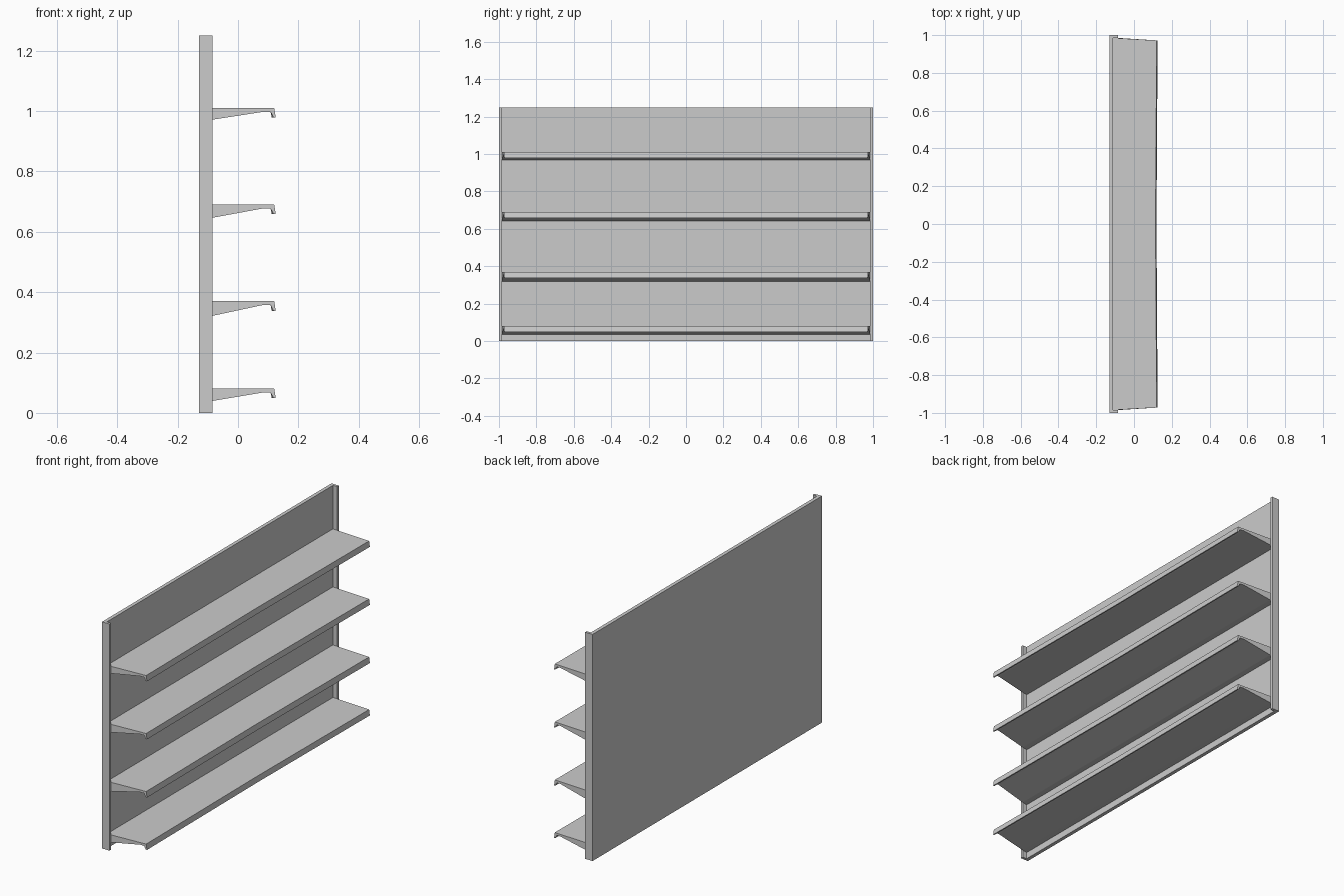
import bpy
import bmesh

if "Cube" in bpy.data.objects:
    bpy.data.objects.remove(bpy.data.objects["Cube"])


def box(name, x0, x1, y0, y1, z0, z1):
    bm = bmesh.new()
    bmesh.ops.create_cube(bm, size=1)
    for v in bm.verts:
        v.co = ((x0 + x1) / 2 + v.co.x * (x1 - x0),
                (y0 + y1) / 2 + v.co.y * (y1 - y0),
                (z0 + z1) / 2 + v.co.z * (z1 - z0))
    return finish(name, bm)


def finish(name, bm):
    bmesh.ops.recalc_face_normals(bm, faces=bm.faces[:])
    mesh = bpy.data.meshes.new(name)
    bm.to_mesh(mesh)
    bm.free()
    obj = bpy.data.objects.new(name, mesh)
    bpy.context.collection.objects.link(obj)
    return obj


def half_width(x):
    # shelf narrows slightly towards the front
    return 0.985 - 0.013 * max(0, (x + 0.085) / 0.205)


def shelf(name, top, depth, lip):
    # wedge-shaped cross-section with a turned-down front lip
    profile = [(-0.11, 0), (0.12, 0), (0.125, -lip), (0.118, -lip),
               (0.108, -0.013), (0.085, -0.012),
               (-0.083, -depth), (-0.11, -depth - 0.004)]
    bm = bmesh.new()
    rings = []
    for side in (-1, 0, 1):
        ring = []
        for i, (x, z) in enumerate(profile):
            # front edge bows in a little at the middle
            bow = 0.006 if side == 0 and i in (1, 2, 3) else 0
            ring.append(bm.verts.new((x - bow, side * half_width(x), top + z)))
        rings.append(ring)
    n = len(profile)
    for a, b in zip(rings, rings[1:]):
        for i in range(n):
            j = (i + 1) % n
            bm.faces.new((a[i], a[j], b[j], b[i]))
    bm.faces.new(rings[0])
    bm.faces.new(rings[-1])
    return finish(name, bm)


# back board and the two side uprights
box("back_panel", -0.13, -0.11, -0.985, 0.985, 0, 1.25)
box("left_upright", -0.13, -0.084, -1, -0.985, 0, 1.25)
box("right_upright", -0.13, -0.084, 0.985, 1, 0, 1.25)

# four shelves: top height, depth at the back, lip drop
for k, (top, depth, lip) in enumerate([(0.08, 0.04, 0.031), (0.37, 0.048, 0.032),
                                       (0.69, 0.043, 0.031), (1.01, 0.038, 0.031)]):
    shelf(f"shelf_{k + 1}", top, depth, lip)
